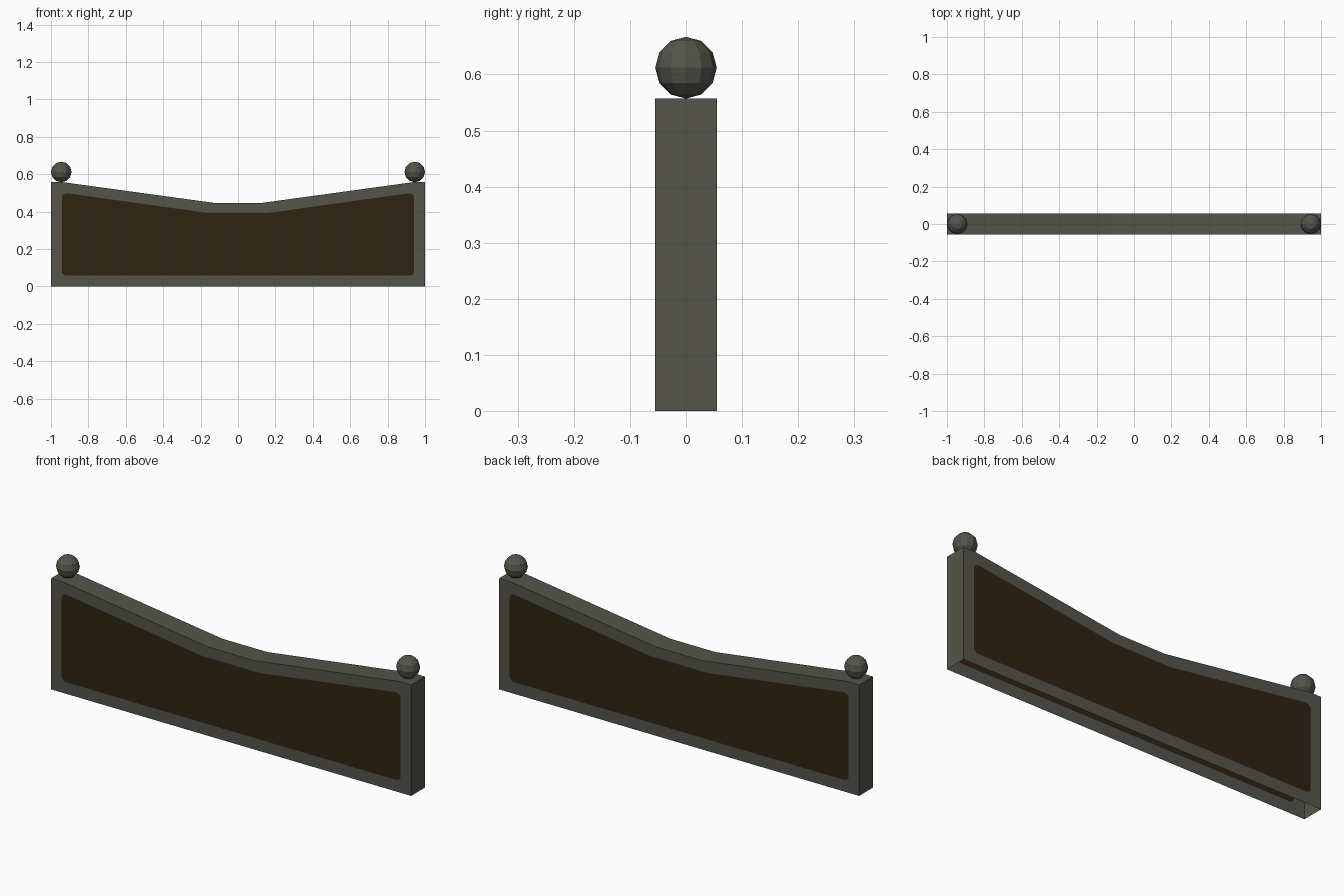
import bpy
import bmesh
from math import sin, cos, radians

cube = bpy.data.objects.get("Cube")
if cube:
    bpy.data.objects.remove(cube, do_unlink=True)

DEPTH = 0.055      # half thickness of the board
BALL = 0.055       # finial radius


def material(name, colour):
    m = bpy.data.materials.new(name)
    m.use_nodes = True
    m.diffuse_color = (*colour, 1)
    bsdf = m.node_tree.nodes["Principled BSDF"]
    bsdf.inputs["Base Color"].default_value = (*colour, 1)
    bsdf.inputs["Roughness"].default_value = 0.8
    return m


grey = material("weathered grey", (0.09, 0.088, 0.07))
brown = material("dark brown", (0.028, 0.017, 0.0056))


def add_object(name, bm, materials):
    mesh = bpy.data.meshes.new(name)
    bm.to_mesh(mesh)
    bm.free()
    for m in materials:
        mesh.materials.append(m)
    ob = bpy.data.objects.new(name, mesh)
    bpy.context.collection.objects.link(ob)
    return ob


def mirrored(half):
    """Close a right-hand half profile, given from bottom to top."""
    return half + [(-x, z) for x, z in reversed(half)]


def arc(x, z, r, start, end, steps=4):
    angles = [radians(start + (end - start) * i / steps) for i in range(steps + 1)]
    return [(x + r * cos(a), z + r * sin(a)) for a in angles]


# Dipped board outline and the rounded panel painted inside it
outline = mirrored([(1, 0), (1, 0.557), (0.935, 0.557), (0.125, 0.446)])
panel = mirrored(arc(0.917, 0.083, 0.025, -90, 0)
                 + arc(0.917, 0.473, 0.025, 0, 98) + [(0.16, 0.392)])

# Board: front and back faces with inset panels, rim around, open underneath
bm = bmesh.new()
rims = []
for y in (-DEPTH, DEPTH):
    loops = [[bm.verts.new((x, y, z)) for x, z in pts] for pts in (outline, panel)]
    edges = [bm.edges.new((lp[i - 1], lp[i])) for lp in loops for i in range(len(lp))]
    bmesh.ops.triangle_fill(bm, use_beauty=True, edges=edges, normal=(0, y, 0))
    bm.faces.new(loops[1]).material_index = 1
    rims.append(loops[0])
front, back = rims
for i in range(1, len(front)):
    bm.faces.new((front[i - 1], front[i], back[i], back[i - 1]))
bmesh.ops.recalc_face_normals(bm, faces=bm.faces[:])
add_object("board", bm, [grey, brown])

# Ball finials on the two upper corners
for side, x in (("left", 0.945), ("right", -0.945)):
    bm = bmesh.new()
    bmesh.ops.create_uvsphere(bm, u_segments=12, v_segments=6, radius=BALL)
    ball = add_object(side + "_finial", bm, [grey])
    ball.location = (x, 0, 0.557 + BALL)
